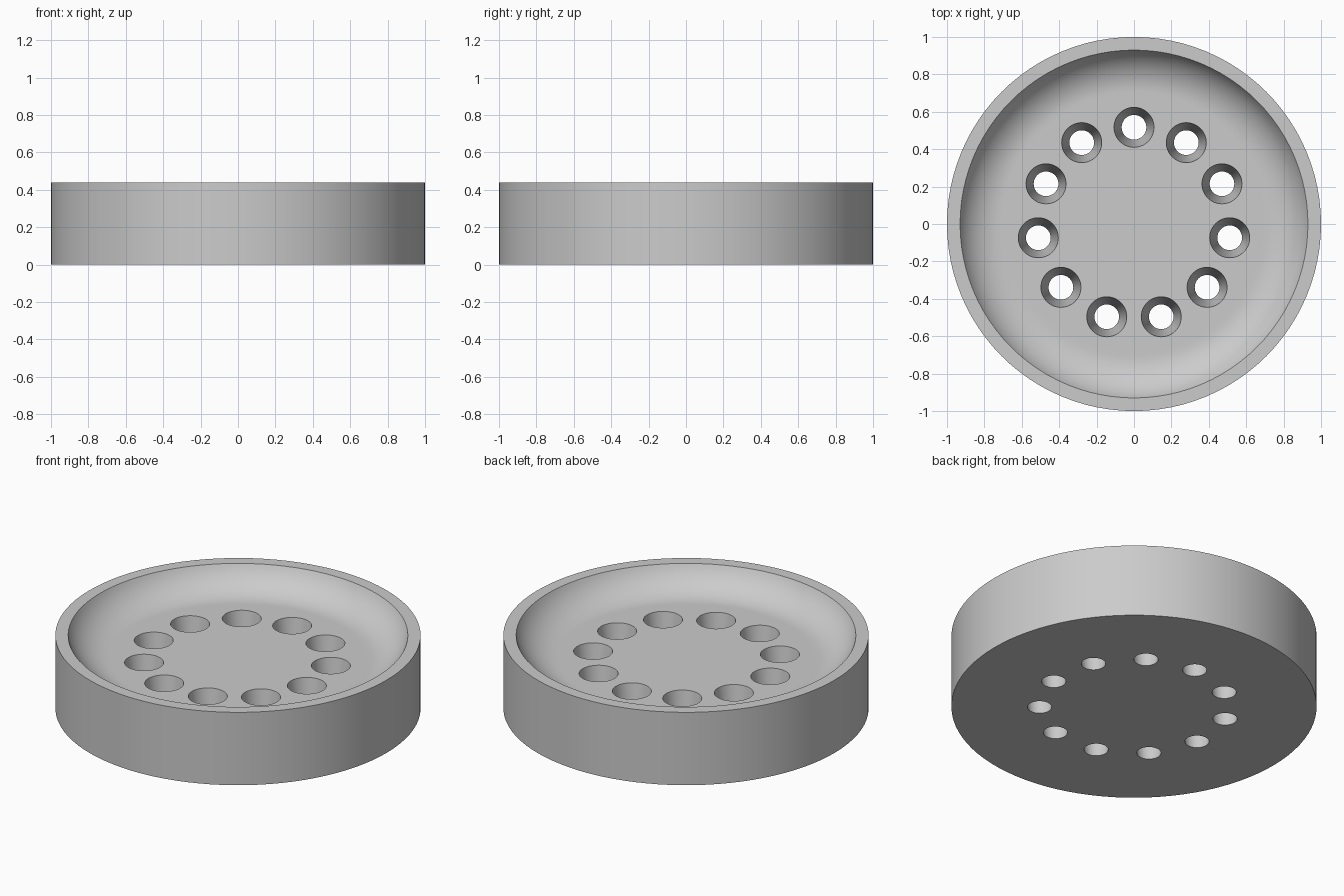
import bpy
import bmesh
import math

if "Cube" in bpy.data.objects:
    bpy.data.objects.remove(bpy.data.objects["Cube"])

SEGMENTS = 96
HEIGHT, FLOOR_Z = 0.44, 0.30
OUTER_R, INNER_R, FLOOR_R = 1.0, 0.93, 0.71
HOLES, RING_R = 11, 0.517
HOLE_TOP_R, HOLE_BOTTOM_R = 0.107, 0.066

grey = bpy.data.materials.new("grey")
grey.diffuse_color = (0.6, 0.6, 0.6, 1)
grey.use_nodes = True
grey.node_tree.nodes["Principled BSDF"].inputs["Base Color"].default_value = grey.diffuse_color


def lathe(bm, profile, segments, cx=0.0, cy=0.0):
    """Revolve (radius, z) points around a vertical axis and cap both ends."""
    rings = []
    for r, z in profile:
        rings.append([bm.verts.new((cx + r * math.cos(2 * math.pi * i / segments),
                                    cy + r * math.sin(2 * math.pi * i / segments), z))
                      for i in range(segments)])
    for a, b in zip(rings, rings[1:]):
        for i in range(segments):
            j = (i + 1) % segments
            bm.faces.new((a[i], a[j], b[j], b[i]))
    bm.faces.new(rings[0][::-1])
    bm.faces.new(rings[-1])


def make_object(name, bm):
    bmesh.ops.recalc_face_normals(bm, faces=bm.faces[:])
    mesh = bpy.data.meshes.new(name)
    bm.to_mesh(mesh)
    bm.free()
    mesh.materials.append(grey)
    obj = bpy.data.objects.new(name, mesh)
    bpy.context.collection.objects.link(obj)
    return obj


# Round dish: straight outer wall, flat rim, curved inner wall, flat floor
width, depth = INNER_R - FLOOR_R, HEIGHT - FLOOR_Z
arc_r = (width ** 2 + depth ** 2) / (2 * depth)
arc_angle = math.asin(width / arc_r)
profile = [(OUTER_R, 0), (OUTER_R, HEIGHT)]
steps = 14
for k in range(steps, -1, -1):
    t = arc_angle * k / steps
    profile.append((FLOOR_R + arc_r * math.sin(t), FLOOR_Z + arc_r * (1 - math.cos(t))))
profile.append((FLOOR_R - 0.02, FLOOR_Z))
bm = bmesh.new()
lathe(bm, profile, SEGMENTS)
dish = make_object("dish", bm)

# Ring of tapered drain holes
slope = (HOLE_TOP_R - HOLE_BOTTOM_R) / FLOOR_Z
bm = bmesh.new()
for i in range(HOLES):
    a = math.pi / 2 + 2 * math.pi * i / HOLES
    lathe(bm, [(HOLE_BOTTOM_R + slope * z, z) for z in (-0.05, FLOOR_Z + 0.05)],
          48, RING_R * math.cos(a), RING_R * math.sin(a))
cutter = make_object("hole_cutter", bm)
cutter.hide_render = True

cut = dish.modifiers.new("drain_holes", 'BOOLEAN')
cut.operation = 'DIFFERENCE'
cut.solver = 'EXACT'
cut.object = cutter
bpy.context.view_layer.objects.active = dish
dish.select_set(True)
bpy.ops.object.modifier_apply(modifier=cut.name)
bpy.data.objects.remove(cutter)

# Smooth curved walls, crisp edges
bpy.ops.object.shade_smooth_by_angle(angle=math.radians(30))
